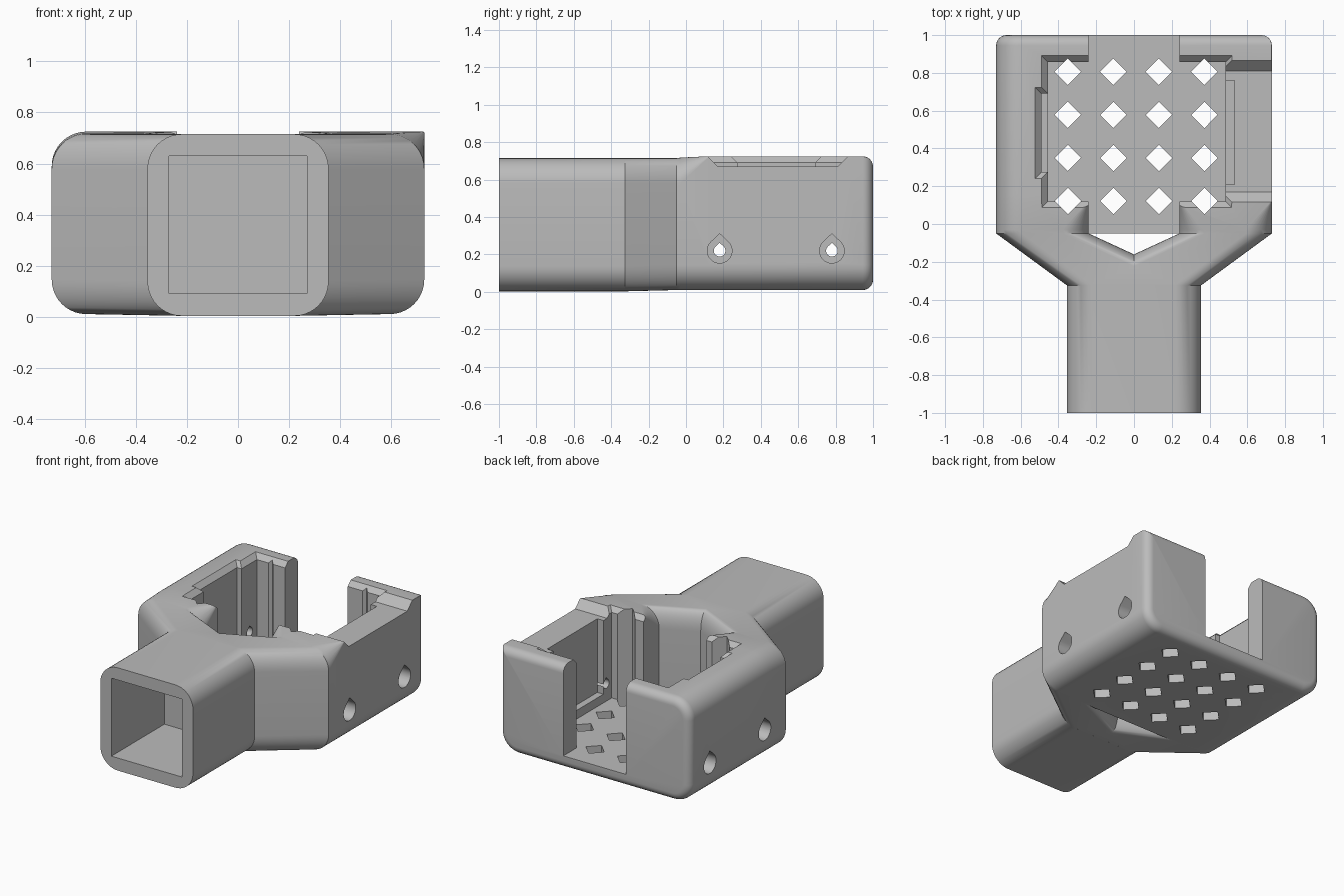
import bpy, bmesh, math

cube = bpy.data.objects.get("Cube")
if cube:
    bpy.data.objects.remove(cube, do_unlink=True)

grey = bpy.data.materials.new("plain grey")
grey.use_nodes = True
grey.diffuse_color = (0.5, 0.5, 0.5, 1)
grey.node_tree.nodes["Principled BSDF"].inputs["Base Color"].default_value = (0.5, 0.5, 0.5, 1)

TOP, FLOOR, R, SHARP = 0.725, 0.1, 0.135, 0.004


def loft(name, sections):
    """Skin a list of matching closed sections into a capped solid."""
    bm = bmesh.new()
    rings = [[bm.verts.new(p) for p in s] for s in sections]
    for a, b in zip(rings, rings[1:]):
        for i in range(len(a)):
            j = (i + 1) % len(a)
            bm.faces.new((a[i], a[j], b[j], b[i]))
    bm.faces.new(rings[0])
    bm.faces.new(rings[-1])
    bmesh.ops.recalc_face_normals(bm, faces=bm.faces)
    mesh = bpy.data.meshes.new(name)
    bm.to_mesh(mesh)
    bm.free()
    mesh.materials.append(grey)
    obj = bpy.data.objects.new(name, mesh)
    bpy.context.collection.objects.link(obj)
    return obj


def rounded(y, x0, x1, z0, z1, radii):
    """Rounded rectangle across y; radii run right-top, left-top, left-bottom, right-bottom."""
    points, steps = [], 10
    for k, r in enumerate(radii):
        cx = x1 - r if k in (0, 3) else x0 + r
        cz = z1 - r if k < 2 else z0 + r
        for i in range(steps + 1):
            a = math.pi / 2 * (k + i / steps)
            points.append((cx + r * math.cos(a), y, cz + r * math.sin(a)))
    return points


def rect(x0, x1, y0, y1, z):
    return [(x0, y0, z), (x1, y0, z), (x1, y1, z), (x0, y1, z)]


def box(name, x0, x1, y0, y1, z0, z1):
    return loft(name, [rect(x0, x1, y0, y1, z0), rect(x0, x1, y0, y1, z1)])


def teardrop(name, x0, x1, y, z, r):
    """Round hole along x with a peaked roof."""
    profile = [(0, r * 1.38)]
    for i in range(25):
        a = math.radians(135 + 270 * i / 24)
        profile.append((r * math.cos(a), r * math.sin(a)))
    return loft(name, [[(x, y + u, z + v) for u, v in profile] for x in (x0, x1)])


def combine(target, other, operation):
    mod = target.modifiers.new(other.name, 'BOOLEAN')
    mod.operation, mod.solver, mod.object = operation, 'EXACT', other
    bpy.context.view_layer.objects.active = target
    bpy.ops.object.modifier_apply(modifier=mod.name)
    bpy.data.objects.remove(other, do_unlink=True)


# Tray: rounded along its length, filleted at the back
radii = (SHARP, R, R, R)
fillet = 0.055
sections = [rounded(0.12, -0.73, 0.73, 0.01, TOP, radii)]
for i in range(7):
    a = math.pi / 2 * i / 6
    d = fillet * (1 - math.cos(a))
    sections.append(rounded(1 - fillet + fillet * math.sin(a), -0.73 + d, 0.73 - d,
                            0.01 + d, TOP - d, [max(r - d, SHARP) for r in radii]))
body = loft("tray_socket", sections)

# Opening through front and back, and the main cavity with a flared rim
combine(body, box("opening", -0.24, 0.24, -0.5, 1.2, FLOOR, 1), 'DIFFERENCE')


def cavity(name, x0, x1, y0, y1, z0):
    f = 0.033
    wide = (x0 - f, x1 + f, y0 - f, y1 + f)
    return loft(name, [rect(x0, x1, y0, y1, z0), rect(x0, x1, y0, y1, TOP - f),
                       rect(*wide, TOP), rect(*wide, 0.9)])


# Forked arms flowing into the tray's front corners
for s in (-1, 1):
    x0, x1 = sorted((0.24 * s, 0.73 * s))
    corner = (SHARP, SHARP, SHARP, R) if s > 0 else (SHARP, R, R, SHARP)
    arm = loft("arm", [
        rounded(-0.325, -0.355, 0.355, 0.003, 0.715, [R] * 4),
        rounded(-0.05, x0, x1, 0.01, 0.715, [R] * 4),
        rounded(-0.03, x0, x1, 0.01, 0.718, [R] * 4),
        rounded(0.12, x0, x1, 0.01, TOP, corner),
        rounded(0.15, x0, x1, 0.01, TOP, corner)])
    combine(body, arm, 'UNION')

# Floor between the arms, then the square handle tube
combine(body, box("front_floor", -0.4, 0.4, -0.05, 0.2, 0.01, FLOOR), 'UNION')
tube = loft("tube", [rounded(y, -0.355, 0.355, 0.003, 0.715, [R] * 4) for y in (-1, -0.32)])
combine(body, tube, 'UNION')
combine(body, box("tube_bore", -0.27, 0.27, -1.1, -0.42, 0.09, 0.63), 'DIFFERENCE')

# Cavity and side wall pockets
combine(body, cavity("cavity", -0.456, 0.485, 0.12, 0.858, FLOOR), 'DIFFERENCE')
combine(body, cavity("left_pocket", -0.49, 0, 0.275, 0.69, 0.16), 'DIFFERENCE')
combine(body, box("right_pocket", 0.3, 0.532, 0.21, 0.76, 0.16, 0.9), 'DIFFERENCE')

# Lowered side wall with sloped ends
combine(body, loft("wall_notch", [rect(0.47, 0.9, 0.17, 0.81, 0.67),
                                  rect(0.47, 0.9, 0.11, 0.87, 0.73),
                                  rect(0.47, 0.9, 0.11, 0.87, 0.9)]), 'DIFFERENCE')

# Teardrop screw holes with wider outer recesses
for s in (-1, 1):
    for y in (0.18, 0.78):
        combine(body, teardrop("screw_hole", 0.4 * s, 0.9 * s, y, 0.22, 0.031), 'DIFFERENCE')
        combine(body, teardrop("screw_recess", 0.6 * s, 0.9 * s, y, 0.22, 0.066), 'DIFFERENCE')

# Grid of diamond vents
for i in range(4):
    for j in range(4):
        x, y, d = -0.35 + 0.241 * i, 0.122 + 0.228 * j, 0.07
        diamond = [(x - d, y), (x, y - d), (x + d, y), (x, y + d)]
        vent = loft("vent", [[(u, v, z) for u, v in diamond] for z in (-0.1, 0.9)])
        combine(body, vent, 'DIFFERENCE')

bpy.ops.object.select_all(action='DESELECT')
body.select_set(True)
bpy.context.view_layer.objects.active = body
bpy.ops.object.shade_smooth_by_angle(angle=math.radians(30))
